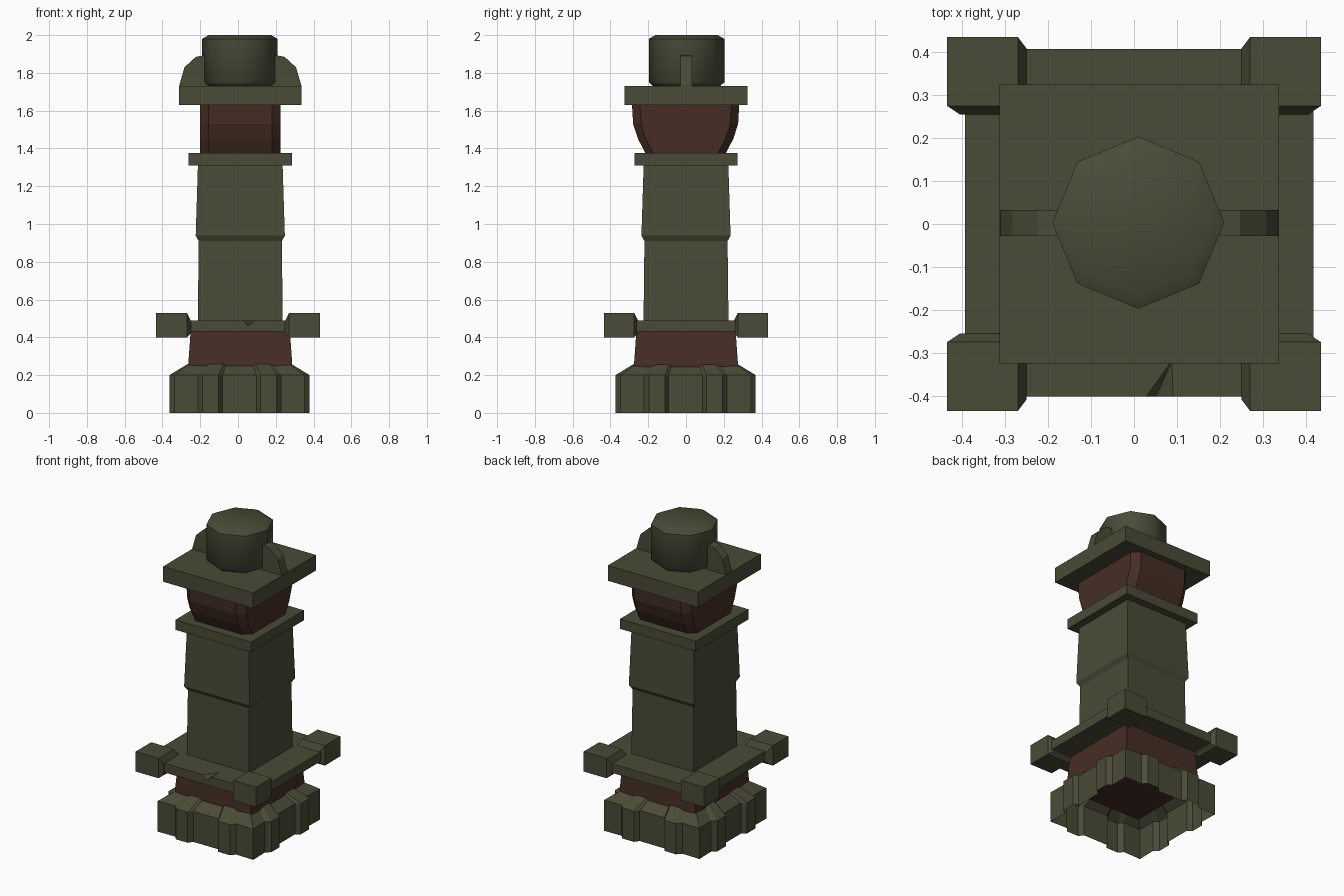
import bpy, bmesh, math
from mathutils import Vector

if "Cube" in bpy.data.objects:
    bpy.data.objects.remove(bpy.data.objects["Cube"])

CX = 0.012  # the pillar stands slightly right of the tray's corner blocks


def material(name, rgb):
    m = bpy.data.materials.new(name)
    m.diffuse_color = (*rgb, 1)
    m.use_nodes = True
    m.node_tree.nodes["Principled BSDF"].inputs["Base Color"].default_value = m.diffuse_color
    return m


STONE = material("olive stone", (0.068, 0.070, 0.038))
BROWN = material("dark brown", (0.061, 0.027, 0.018))


def finish(name, bm, mat):
    bmesh.ops.recalc_face_normals(bm, faces=bm.faces[:])
    me = bpy.data.meshes.new(name)
    bm.to_mesh(me)
    bm.free()
    me.materials.append(mat)
    ob = bpy.data.objects.new(name, me)
    bpy.context.collection.objects.link(ob)
    return ob


def loft(name, rings, mat, caps=True):
    """Join equal-length rings of 3D points; optionally close both ends."""
    bm = bmesh.new()
    loops = [[bm.verts.new(p) for p in r] for r in rings]
    n = len(loops[0])
    for a, b in zip(loops, loops[1:]):
        for i in range(n):
            j = (i + 1) % n
            bm.faces.new((a[i], a[j], b[j], b[i]))
    if caps:
        bm.faces.new(loops[0])
        bm.faces.new(loops[-1])
    return finish(name, bm, mat)


def rect(hx, hy, z, cx=CX, cy=0.0):
    return [(cx + sx * hx, cy + sy * hy, z) for sx, sy in ((-1, -1), (1, -1), (1, 1), (-1, 1))]


def tower(name, levels, mat):
    """Square section with (half width, z) levels."""
    return loft(name, [rect(h, h, z) for h, z in levels], mat)


def hull(name, points, mat):
    bm = bmesh.new()
    for p in points:
        bm.verts.new(p)
    res = bmesh.ops.convex_hull(bm, input=bm.verts[:])
    junk = [v for v in res["geom_interior"] if isinstance(v, bmesh.types.BMVert)]
    bmesh.ops.delete(bm, geom=junk, context='VERTS')
    bmesh.ops.dissolve_limit(bm, angle_limit=0.01, verts=bm.verts[:], edges=bm.edges[:])
    return finish(name, bm, mat)


# Ribbed base: open shell with two ribs per side and a sloping shoulder
def base_ring(side, z):
    pts = []
    for k in range(4):
        c, s = (1, 0, -1, 0)[k], (0, 1, 0, -1)[k]
        for x, d in side:
            pts.append((0.008 + c * x + s * d, s * x - c * d - 0.002, z))
    return pts


half = [(0.09, 0.342), (0.11, 0.371), (0.195, 0.371), (0.22, 0.342)]
side = [(-0.345, 0.345)] + [(-x, d) for x, d in reversed(half)] + half
top = [(x * 0.27 / 0.345, 0.255 + (d - 0.342) * 0.6) for x, d in side]
top[0] = (-0.265, 0.265)
loft("ribbed_base", [base_ring(side, 0), base_ring(side, 0.2), base_ring(top, 0.26)], STONE, caps=False)

# Lower brown neck
tower("lower_neck", [(0.275, 0.21), (0.275, 0.26), (0.263, 0.43)], BROWN)

# Tray slab with a chip in the front edge
slab = loft("tray_slab", [rect(0.405, 0.404, z, CX, 0.003) for z in (0.43, 0.49)], STONE)
chip = hull("chip_cutter", [(0.012, -0.42, 0.493), (0.095, -0.42, 0.493), (0.043, -0.42, 0.453),
                            (0.092, -0.31, 0.493)], STONE)
chip.hide_render = True
chip.hide_viewport = True
cut = slab.modifiers.new("chip", 'BOOLEAN')
cut.operation = 'DIFFERENCE'
cut.solver = 'EXACT'
cut.object = chip

# Four corner blocks with wedge-shaped inner sides
for sx in (-1, 1):
    for sy in (-1, 1):
        pts = [(x, y, z) for x in (0.27, 0.435) for y in (0.275, 0.435) for z in (0.40, 0.53)]
        pts += [(x, y, z) for x, y in ((0.25, 0.408), (0.405, 0.255), (0.25, 0.255)) for z in (0.42, 0.49)]
        hull("tray_corner_block", [(sx * x, sy * y, z) for x, y, z in pts], STONE)

# Shaft in two tapered stages and its band
tower("shaft", [(0.225, 0.48), (0.220, 0.91), (0.236, 0.938), (0.224, 1.32)], STONE)
tower("upper_band", [(0.273, 1.31), (0.273, 1.375)], STONE)


# Upper brown neck: front and back bulge upwards, vertical edges chamfered
def neck_ring(hy, z):
    q = [(0.168, hy), (0.214, hy - 0.042)]
    pts = q + [(x, -y) for x, y in reversed(q)]
    pts += [(-x, -y) for x, y in q] + [(-x, y) for x, y in reversed(q)]
    return [(CX + x, y - 0.002, z) for x, y in pts]


loft("upper_neck", [neck_ring(h, z) for h, z in
                    ((0.21, 1.37), (0.252, 1.45), (0.278, 1.53), (0.284, 1.635))], BROWN)

# Capital plate
tower("capital_plate", [(0.325, 1.63), (0.325, 1.73)], STONE)

# Rounded fin running across the plate
fin = [(-0.323, 1.725), (-0.323, 1.735), (-0.295, 1.83), (-0.235, 1.885), (-0.15, 1.90)]
fin += [(-x, z) for x, z in reversed(fin)]
loft("cross_fin", [[(CX + x, y, z) for x, z in fin] for y in (-0.028, 0.032)], STONE)

# Eight-sided drum on top with bevelled ends
drum = loft("top_drum", [[(0.01 + r * math.cos(k * math.pi / 4), 0.003 + r * math.sin(k * math.pi / 4), z)
                          for k in range(8)]
                         for r, z in ((0.175, 1.728), (0.2, 1.75), (0.2, 1.98), (0.165, 2.0))], STONE)
bpy.context.view_layer.objects.active = drum
drum.select_set(True)
bpy.ops.object.shade_smooth_by_angle(angle=math.radians(47))
